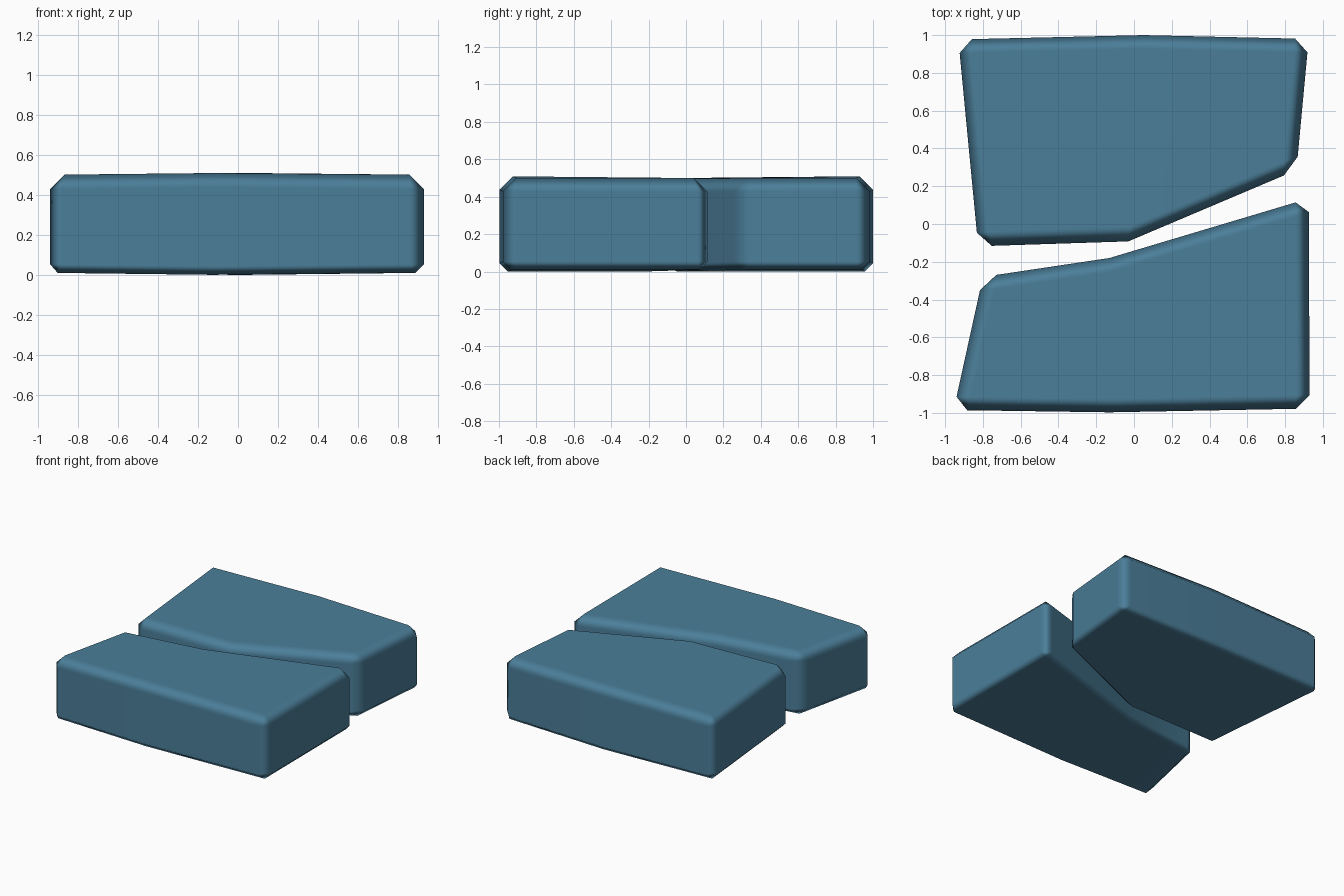
import bpy
import bmesh

cube = bpy.data.objects.get("Cube")
if cube:
    bpy.data.objects.remove(cube, do_unlink=True)

blue = bpy.data.materials.new("slate_blue")
blue.use_nodes = True
colour = (0.07, 0.21, 0.32, 1)
blue.diffuse_color = colour
blue.node_tree.nodes["Principled BSDF"].inputs["Base Color"].default_value = colour


def slab(name, outline, kinks, tops):
    """Block from a six-point outline, bent along a line joining the two kinks."""
    bm = bmesh.new()
    count = len(outline)
    low = [bm.verts.new((x, y, 0.0 if i in kinks else 0.01))
           for i, (x, y) in enumerate(outline)]
    high = [bm.verts.new((x, y, tops[i])) for i, (x, y) in enumerate(outline)]
    a, b = kinks
    halves = [list(range(a, b + 1)),
              [i % count for i in range(b, a + count + 1)]]
    for half in halves:
        bm.faces.new([high[i] for i in half])
        bm.faces.new([low[i] for i in reversed(half)])
    for i in range(count):
        j = (i + 1) % count
        bm.faces.new([low[i], low[j], high[j], high[i]])
    bm.normal_update()

    # Wide bevel on top and corners, narrow bevel underneath, none at the bends
    weight = bm.edges.layers.float.new("bevel_weight_edge")
    for edge in bm.edges:
        if edge.calc_face_angle() > 0.6:
            edge[weight] = 0.6 if all(v in low for v in edge.verts) else 1.0

    mesh = bpy.data.meshes.new(name)
    bm.to_mesh(mesh)
    bm.free()
    mesh.materials.append(blue)
    mesh.polygons.foreach_set("use_smooth", [True] * len(mesh.polygons))
    obj = bpy.data.objects.new(name, mesh)
    bpy.context.collection.objects.link(obj)

    bevel = obj.modifiers.new("chamfer", "BEVEL")
    bevel.limit_method = "WEIGHT"
    bevel.width = 0.072
    bevel.offset_type = "OFFSET"
    bevel.segments = 1
    normals = obj.modifiers.new("soft_edges", "WEIGHTED_NORMAL")
    normals.weight = 100
    return obj


# Front stone, counter-clockwise from its front right corner
slab("front_stone",
     [(-0.955, -0.985), (-0.13, -0.997), (0.93, -0.977),
      (0.925, 0.135), (-0.13, -0.18), (-0.80, -0.28)],
     (1, 4), [0.50, 0.51, 0.50, 0.50, 0.495, 0.50])

# Back stone, counter-clockwise from its front right corner
slab("back_stone",
     [(-0.825, -0.118), (-0.03, -0.092), (0.86, 0.285),
      (0.925, 0.98), (0.05, 1.0), (-0.93, 0.977)],
     (1, 4), [0.50, 0.495, 0.50, 0.50, 0.51, 0.50])
